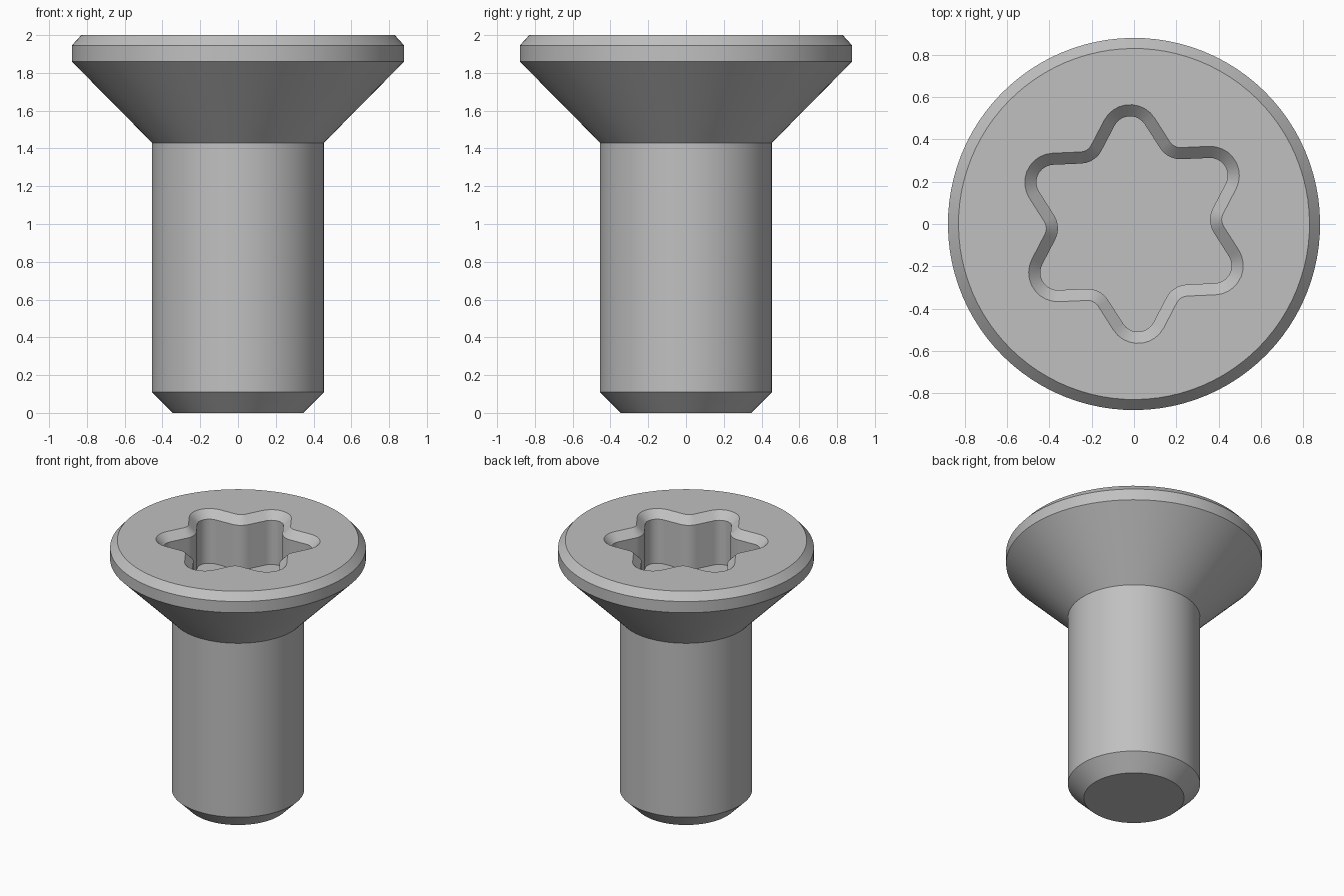
import bpy, bmesh
from math import radians, cos, sin

cube = bpy.data.objects.get("Cube")
if cube:
    bpy.data.objects.remove(cube, do_unlink=True)

LOBE_PTS, VALLEY_PTS = 10, 6
SECTOR = LOBE_PTS + VALLEY_PTS
SEGMENTS = 6 * SECTOR
TILT = 92.5                     # direction of the first lobe, degrees


def circle(radius, z):
    """Ring whose points line up with those of the socket outline."""
    step = 360 / SEGMENTS
    angles = [radians(TILT + (i - (LOBE_PTS - 1) / 2) * step) for i in range(SEGMENTS)]
    return [(radius * cos(a), radius * sin(a), z) for a in angles]


def arc(dist, axis, radius, start, end, count, z):
    """Arc round a centre lying at dist along axis."""
    cx, cy = dist * cos(radians(axis)), dist * sin(radians(axis))
    angles = [radians(start + (end - start) * i / (count - 1)) for i in range(count)]
    return [(cx + radius * cos(a), cy + radius * sin(a), z) for a in angles]


def socket(inset, z):
    """Six-lobed outline, drawn in by inset."""
    points = []
    for k in range(6):
        a = TILT + 60 * k
        points += arc(0.427, a, 0.138 - inset, a - 60, a + 60, LOBE_PTS, z)
        points += arc(0.474, a + 30, 0.059 + inset, a + 240, a + 180, VALLEY_PTS, z)
    return points


# Outside from tip to head, then down into the socket
profile = [(0.345, 0), (0.455, 0.11), (0.455, 1.43),
           (0.88, 1.86), (0.88, 1.945), (0.83, 2)]
rings = [circle(r, z) for r, z in profile]
rings += [socket(0, 2), socket(0.055, 1.945), socket(0.055, 1.61)]

bm = bmesh.new()
loops = [[bm.verts.new(p) for p in ring] for ring in rings]
for low, high in zip(loops, loops[1:]):
    for i in range(SEGMENTS):
        j = (i + 1) % SEGMENTS
        bm.faces.new((low[i], low[j], high[j], high[i]))
bm.faces.new(loops[0][::-1])    # tip
bm.faces.new(loops[-1])         # socket floor

mesh = bpy.data.meshes.new("countersunk_screw")
bm.to_mesh(mesh)
bm.free()
screw = bpy.data.objects.new("countersunk_screw", mesh)
bpy.context.collection.objects.link(screw)

# Plain grey metal
grey = bpy.data.materials.new("steel_grey")
grey.use_nodes = True
colour = (0.53, 0.53, 0.53, 1)
grey.diffuse_color = colour
grey.node_tree.nodes["Principled BSDF"].inputs["Base Color"].default_value = colour
mesh.materials.append(grey)

bpy.context.view_layer.objects.active = screw
screw.select_set(True)
bpy.ops.object.shade_smooth_by_angle(angle=radians(30))
